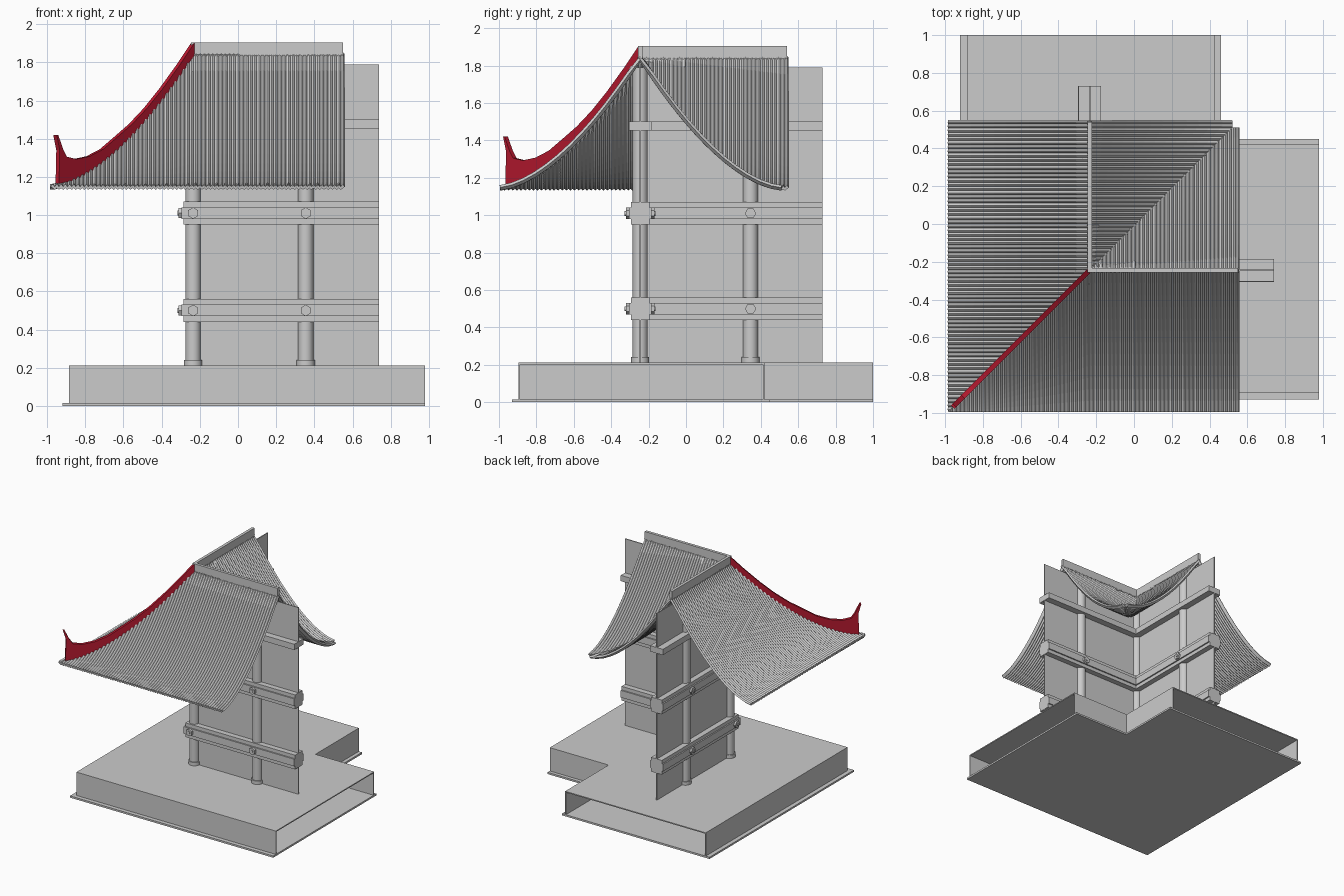
import bpy, bmesh, math
from mathutils import Matrix, Vector

if "Cube" in bpy.data.objects:
    bpy.data.objects.remove(bpy.data.objects["Cube"])

# Corner of the building: both wings are mirror images about the diagonal.
# Local frame: u runs along a wing, v across it (negative = outside), w is up.
CX, CY = -0.235, -0.245


def place(u, v, w, wing):
    return (CX + u, CY + v, w) if wing == 0 else (CX + v, CY + u, w)


def finish(name, bm, up=False):
    if up:
        bm.normal_update()
        if sum(f.normal.z * f.calc_area() for f in bm.faces) < 0:
            bmesh.ops.reverse_faces(bm, faces=bm.faces[:])
    else:
        bmesh.ops.recalc_face_normals(bm, faces=bm.faces[:])
    me = bpy.data.meshes.new(name)
    bm.to_mesh(me)
    bm.free()
    ob = bpy.data.objects.new(name, me)
    bpy.context.collection.objects.link(ob)
    return ob


def box(name, u, v, w, wing):
    bm = bmesh.new()
    bmesh.ops.create_cube(bm, size=1)
    for q in bm.verts:
        c = q.co + Vector((0.5, 0.5, 0.5))
        q.co = place(u[0] + c.x * (u[1] - u[0]), v[0] + c.y * (v[1] - v[0]),
                     w[0] + c.z * (w[1] - w[0]), wing)
    return finish(name, bm)


def prism(name, pts, offset):
    bm = bmesh.new()
    f = bm.faces.new([bm.verts.new(p) for p in pts])
    r = bmesh.ops.extrude_face_region(bm, geom=[f])
    vs = [g for g in r["geom"] if isinstance(g, bmesh.types.BMVert)]
    bmesh.ops.translate(bm, verts=vs, vec=offset)
    return finish(name, bm)


def cylinder(name, pos, r, depth, sides, axis="Z"):
    bm = bmesh.new()
    rot = {"Z": Matrix(), "X": Matrix.Rotation(math.pi / 2, 4, "Y"),
           "Y": Matrix.Rotation(math.pi / 2, 4, "X")}[axis]
    bmesh.ops.create_cone(bm, cap_ends=True, segments=sides, radius1=r, radius2=r,
                          depth=depth, matrix=Matrix.Translation(pos) @ rot)
    ob = finish(name, bm)
    if sides > 8:
        bpy.ops.object.select_all(action="DESELECT")
        ob.select_set(True)
        bpy.context.view_layer.objects.active = ob
        bpy.ops.object.shade_smooth_by_angle(angle=math.radians(40))
    return ob


# Hollow L-shaped platform, open at both wing ends
EX, EY = 0.98, 1.0


def slab(name, o, i, z, h):
    pts = [(CX - o, CY - o), (EX, CY - o), (EX, CY + i), (CX + i, CY + i),
           (CX + i, EY), (CX - o, EY)]
    prism(name, [(x, y, z) for x, y in pts], (0, 0, h))


slab("platform_bottom", 0.685, 0.695, 0.0, 0.015)
slab("platform_top", 0.65, 0.665, 0.203, 0.009)
for wing, end in ((0, EX - CX), (1, EY - CY)):
    box("platform_outer_wall", (-0.65, end), (-0.65, -0.643), (0.015, 0.204), wing)
    box("platform_inner_wall", (0.658, end), (0.658, 0.665), (0.015, 0.204), wing)

# Wall panels and horizontal rails
END = 0.975
for wing in (0, 1):
    box("wall_panel", (0, END), (-0.004, 0.004), (0.21, 1.79), wing)
    for z in (0.5, 1.01):
        box("rail_core", (-0.05, END), (-0.05, 0.05), (z - 0.06, z + 0.06), wing)
        box("rail_band", (-0.061, END), (-0.061, 0.061), (z - 0.03, z + 0.03), wing)
        # bolt heads at the columns, on both faces
        for u in (0, 0.59):
            for s in (-1, 1):
                p = place(u, s * 0.068, z, wing)
                axis = "Y" if wing == 0 else "X"
                cylinder("bolt_head", p, 0.03, 0.018, 6, axis)
                p = place(u, s * 0.07, z, wing)
                cylinder("bolt_pin", p, 0.013, 0.026, 12, axis)
    box("upper_rail", (-0.06, END), (-0.06, 0.06), (1.453, 1.502), wing)

# Columns with round footings
for u, wing in ((0, 0), (0.59, 0), (0.59, 1)):
    x, y, _ = place(u, 0, 0, wing)
    top = 1.79
    cylinder("column", (x, y, (0.21 + top) / 2), 0.04, top - 0.21, 24)
    cylinder("column_footing", (x, y, 0.225), 0.048, 0.032, 24)

# Curved tiled roof slopes
DEPTH, RIDGE_END, PITCH = 0.765, 0.785, 0.022
BUMP = (0, 0.009, 0.013, 0.009)


def roof_z(d):
    return 1.147 + 0.7 * max(0, 1 - d / DEPTH) ** 1.7


def slope(name, wing, side):
    bm = bmesh.new()
    start = -0.747 if side < 0 else 0.004
    count = int((RIDGE_END - start) / PITCH * 4)
    rows, prev = 12, None
    for k in range(count + 1):
        u = start + (RIDGE_END - start) * k / count
        # outer slopes stop at the hip, inner slopes stop at the valley
        d0, d1 = (max(0, -u), 0.75) if side < 0 else (0, min(u, DEPTH))
        col = []
        for r in range(rows + 1):
            d = d0 + (d1 - d0) * r / rows
            g = (roof_z(d + 0.005) - roof_z(d - 0.005)) / 0.01
            n = math.hypot(1, g)
            h = BUMP[k % 4]
            dd = d - h * g / n if d > 0.02 else d
            col.append(bm.verts.new(place(u, side * min(dd, 0.757),
                                          roof_z(d) + h / n, wing)))
        if prev:
            for r in range(rows):
                bm.faces.new((prev[r], prev[r + 1], col[r + 1], col[r]))
        prev = col
    ob = finish(name, bm, up=True)
    m = ob.modifiers.new("thickness", "SOLIDIFY")
    m.thickness, m.offset = 0.016, -1


for wing in (0, 1):
    slope("outer_roof_slope", wing, -1)
    slope("inner_roof_slope", wing, 1)
    box("roof_ridge", (-0.012, RIDGE_END), (-0.012, 0.012), (1.83, 1.905), wing)

# Red hip ridge with upturned tip, running down the diagonal
red = bpy.data.materials.new("red_glaze")
red.diffuse_color = (0.5, 0.01, 0.03, 1)
red.use_nodes = True
red.node_tree.nodes["Principled BSDF"].inputs["Base Color"].default_value = red.diffuse_color
bottom = [(d, roof_z(d) - 0.005) for d in (0, 0.08, 0.17, 0.25, 0.33, 0.41, 0.48, 0.55, 0.62)]
tip = [(0.712, 1.165), (0.708, 1.34), (0.724, 1.42), (0.716, 1.42), (0.69, 1.345),
       (0.67, 1.305), (0.62, 1.293), (0.55, 1.308), (0.48, 1.345), (0.41, 1.405),
       (0.33, 1.475), (0.25, 1.56), (0.17, 1.66), (0.08, 1.785), (0, 1.905)]
t = 0.009
hip = prism("hip_ridge", [(CX - d + t, CY - d - t, z) for d, z in bottom + tip],
            (-2 * t, 2 * t, 0))
hip.data.materials.append(red)
